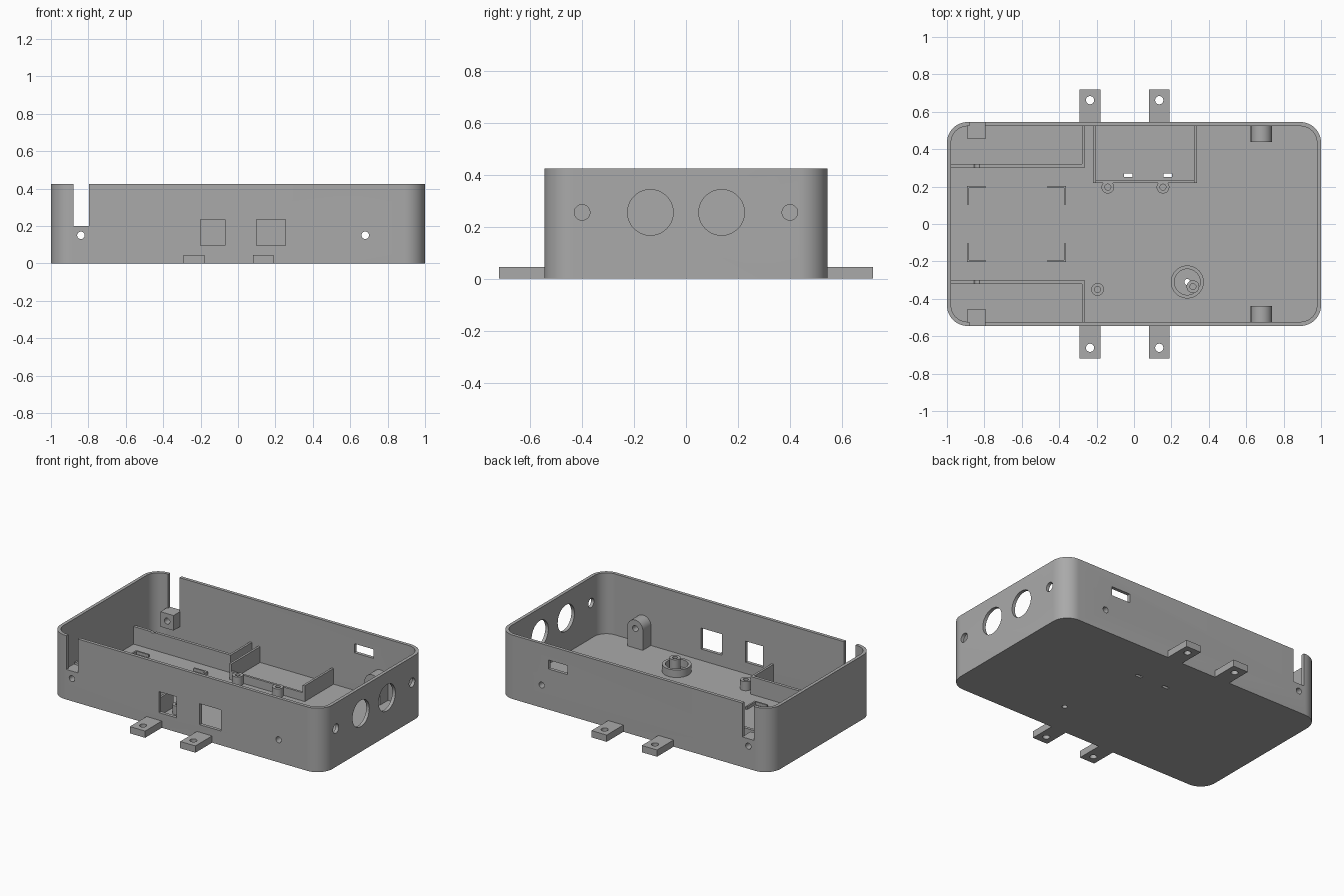
import bpy
import bmesh
from math import sin, cos, pi, radians
from mathutils import Vector

cube = bpy.data.objects.get("Cube")
if cube:
    bpy.data.objects.remove(cube, do_unlink=True)

grey = bpy.data.materials.new("plain grey")
grey.use_nodes = True
GREY = (0.4, 0.4, 0.4, 1)
grey.diffuse_color = GREY
grey.node_tree.nodes["Principled BSDF"].inputs["Base Color"].default_value = GREY

HALF_Y, HEIGHT, WALL, FLOOR = 0.545, 0.425, 0.022, 0.02
INNER_Y = HALF_Y - WALL


def extrude(name, outline, lo, hi, axis="z"):
    """Extrude a 2D outline along an axis; outline runs over the other two axes."""
    place = {"x": lambda a, b, h: (h, a, b),
             "y": lambda a, b, h: (a, h, b),
             "z": lambda a, b, h: (a, b, h)}[axis]
    bm = bmesh.new()
    face = bm.faces.new([bm.verts.new(place(a, b, lo)) for a, b in outline])
    new = bmesh.ops.extrude_face_region(bm, geom=[face])["geom"]
    shift = Vector(place(0, 0, hi - lo))
    bmesh.ops.translate(bm, vec=shift, verts=[v for v in new if isinstance(v, bmesh.types.BMVert)])
    bmesh.ops.recalc_face_normals(bm, faces=bm.faces)
    mesh = bpy.data.meshes.new(name)
    bm.to_mesh(mesh)
    bm.free()
    mesh.materials.append(grey)
    obj = bpy.data.objects.new(name, mesh)
    bpy.context.collection.objects.link(obj)
    return obj


def box(name, x0, x1, y0, y1, z0, z1):
    y0, y1 = sorted((y0, y1))
    return extrude(name, [(x0, y0), (x1, y0), (x1, y1), (x0, y1)], z0, z1)


def arc(a, b, r, start, end, steps):
    angles = [radians(start + (end - start) * i / steps) for i in range(steps + 1)]
    return [(a + r * cos(t), b + r * sin(t)) for t in angles]


def cylinder(name, a, b, r, lo, hi, axis="z", sides=40):
    return extrude(name, arc(a, b, r, 0, 360, sides)[:-1], lo, hi, axis)


def rounded(hx, hy, r):
    corners = ((1, 1, 0), (-1, 1, 90), (-1, -1, 180), (1, -1, 270))
    return [p for sx, sy, t in corners
            for p in arc(sx * (hx - r), sy * (hy - r), r, t, t + 90, 12)]


def cut(obj, *cutters):
    """Subtract each cutter, bake the result and drop the cutters."""
    for c in cutters:
        c.hide_render = True
        mod = obj.modifiers.new("cut", "BOOLEAN")
        mod.operation, mod.solver, mod.object = "DIFFERENCE", "EXACT", c
    bpy.context.view_layer.update()
    graph = bpy.context.evaluated_depsgraph_get()
    mesh = bpy.data.meshes.new_from_object(obj.evaluated_get(graph))
    obj.modifiers.clear()
    obj.data = mesh
    for c in cutters:
        bpy.data.objects.remove(c, do_unlink=True)
    return obj


def screw_cutter(x):
    return cylinder("cutter", x, 0.15, 0.02, -1, 1, "y", 24)


# Open case with rounded corners
case = extrude("case", rounded(1, HALF_Y, 0.11), 0, HEIGHT)
cut(case, extrude("cutter", rounded(1 - WALL, INNER_Y, 0.11 - WALL), FLOOR, 1))

# Openings through the case
openings = [
    box("cutter", -0.88, -0.797, -1, 1, 0.2, 1),                # lid notches
    screw_cutter(-0.84), screw_cutter(0.68),
    box("cutter", -0.2, -0.07, -0.7, -0.4, 0.095, 0.235),       # front windows
    box("cutter", 0.1, 0.255, -0.7, -0.4, 0.095, 0.235),
    box("cutter", 0.49, 0.63, 0.4, 0.7, 0.27, 0.33),            # back slot
    cylinder("cutter", 0.285, -0.31, 0.016, -0.1, 0.1),         # floor drain
]
for y, r in ((-0.4, 0.03), (-0.137, 0.088), (0.137, 0.088), (0.4, 0.03)):
    openings.append(cylinder("cutter", y, 0.255, r, 0.9, 1.1, "x"))
for x in (-0.03, 0.18):
    openings.append(box("cutter", x - 0.023, x + 0.023, 0.25, 0.27, -0.1, 0.1))
cut(case, *openings)

for s, side in ((-1, "front"), (1, "back")):
    # Mounting tabs
    for i, x in enumerate((-0.235, 0.135)):
        tab = box(f"{side}_mounting_tab_{i + 1}", x - 0.056, x + 0.056,
                  s * (HALF_Y - 0.01), s * 0.72, 0, 0.045)
        cut(tab, cylinder("cutter", x, s * 0.662, 0.022, -0.1, 0.1))

    # Screw block hung on the wall under the notch
    block = box(f"{side}_screw_block", -0.89, -0.793, s * 0.455, s * (INNER_Y + 0.005), 0.1, 0.2)
    cut(block, screw_cutter(-0.84))

    # Arched screw lug standing on the floor
    lug = extrude(f"{side}_screw_lug",
                  [(0.738, 0.01), *arc(0.681, 0.15, 0.057, 0, 180, 20), (0.624, 0.01)],
                  s * 0.438, s * (INNER_Y + 0.005), "y")
    cut(lug, screw_cutter(0.68))

    # Side compartment ribs
    rib = box(f"{side}_long_rib", -0.985, -0.264, s * 0.3, s * 0.32, 0.01, 0.137)
    cut(rib, screw_cutter(-0.84))
    box(f"{side}_cross_rib", -0.279, -0.264, s * 0.315, s * (INNER_Y + 0.005), 0.01, 0.137)

    # Low corner brackets
    for x, d, end in ((-0.892, 1, "right"), (-0.364, -1, "left")):
        xs = sorted((x, x + d * 0.098))
        box(f"{side}_{end}_bracket_long", *xs, s * 0.192, s * 0.203, 0.01, 0.04)
        xs = sorted((x, x + d * 0.011))
        box(f"{side}_{end}_bracket_short", *xs, s * 0.105, s * 0.195, 0.01, 0.04)

# Back tray walls
box("tray_right_wall", -0.218, -0.203, 0.22, INNER_Y + 0.005, 0.01, 0.125)
box("tray_left_wall", 0.322, 0.337, 0.22, INNER_Y + 0.005, 0.01, 0.125)
box("tray_front_wall", -0.21, 0.33, 0.22, 0.235, 0.01, 0.075)

# Hollow screw posts
for i, (x, y, top) in enumerate(((-0.14, 0.197, 0.08), (0.155, 0.197, 0.08),
                                 (-0.195, -0.35, 0.08), (0.315, -0.335, 0.095))):
    post = cylinder(f"screw_post_{i + 1}", x, y, 0.034, 0.01, top, sides=32)
    bore = [cylinder("cutter", x, y, 0.016, 0.03, 1, sides=24)]
    if i == 3:
        bore.append(cylinder("cutter", 0.285, -0.31, 0.016, -0.1, 0.03))
    cut(post, *bore)

# Round collar around the drain
collar = cylinder("round_collar", 0.285, -0.31, 0.088, 0.01, 0.07)
cut(collar, cylinder("cutter", 0.285, -0.31, 0.069, -0.1, 1))

# Smooth curved walls, keep hard edges
parts = [o for o in bpy.context.collection.objects if o.type == "MESH" and grey.name in o.data.materials]
for o in bpy.context.view_layer.objects:
    o.select_set(o in parts)
bpy.context.view_layer.objects.active = case
bpy.ops.object.shade_smooth_by_angle(angle=radians(30))
